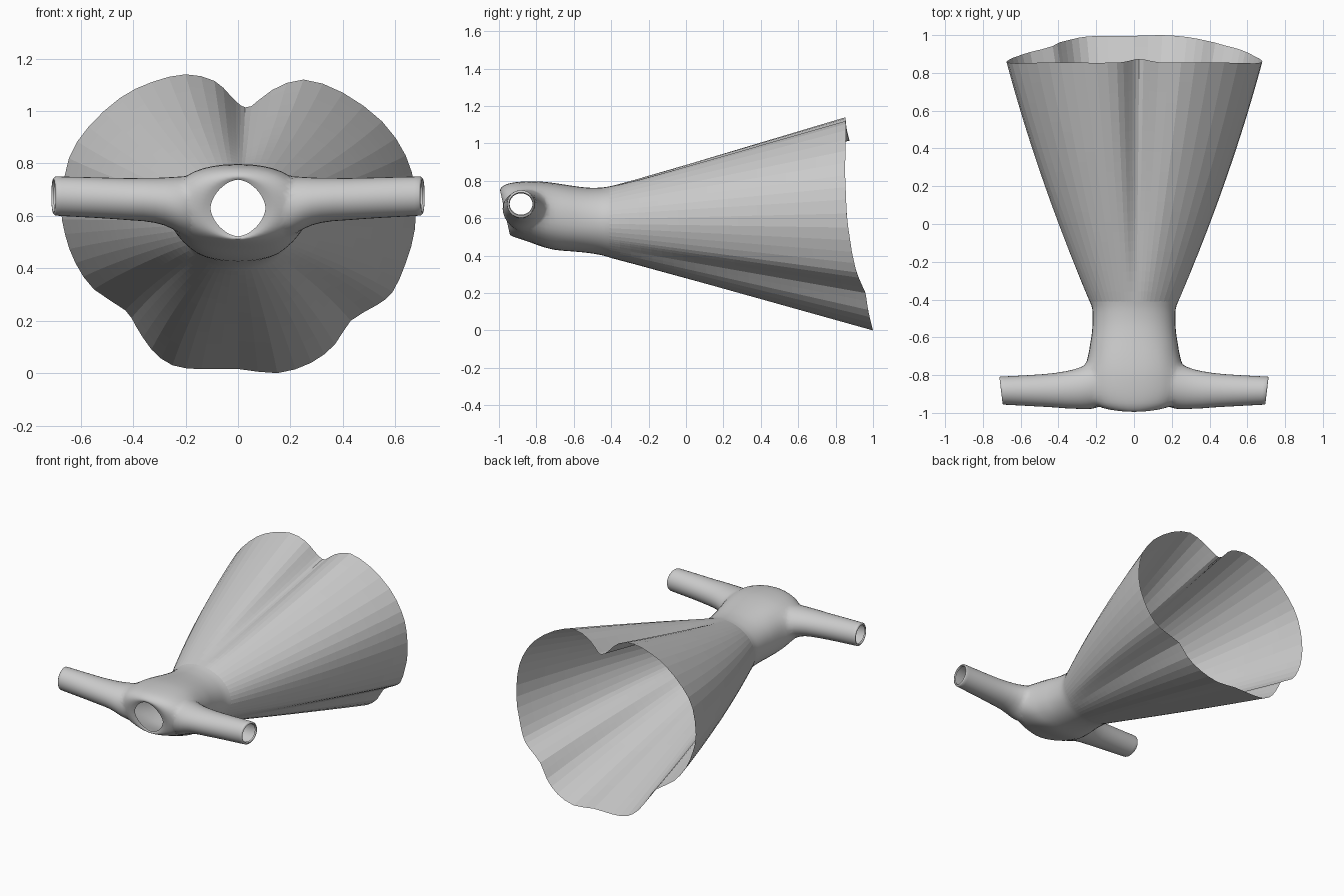
import bpy, bmesh, math
from mathutils import Vector

if "Cube" in bpy.data.objects:
    bpy.data.objects.remove(bpy.data.objects["Cube"])


def spline(p0, p1, p2, p3, t):
    # Catmull-Rom interpolation
    return 0.5 * (2 * p1 + (p2 - p0) * t + (2 * p0 - 5 * p1 + 4 * p2 - p3) * t * t
                  + (3 * p1 - p0 - 3 * p2 + p3) * t ** 3)


def resample(pts, steps, closed=False):
    n, out = len(pts), []
    get = (lambda i: pts[i % n]) if closed else (lambda i: pts[max(0, min(n - 1, i))])
    for i in range(n if closed else n - 1):
        for s in range(steps):
            out.append(spline(get(i - 1), get(i), get(i + 1), get(i + 2), s / steps))
    return out if closed else out + [pts[-1]]


def loft(name, rings, caps):
    bm = bmesh.new()
    vs = [[bm.verts.new(p) for p in r] for r in rings]
    n = len(vs[0])
    for a, b in zip(vs, vs[1:]):
        for i in range(n):
            j = (i + 1) % n
            bm.faces.new((a[i], a[j], b[j], b[i]))
    if caps:
        bm.faces.new(vs[0])
        bm.faces.new(vs[-1])
    bmesh.ops.recalc_face_normals(bm, faces=bm.faces)
    me = bpy.data.meshes.new(name)
    bm.to_mesh(me)
    bm.free()
    ob = bpy.data.objects.new(name, me)
    bpy.context.collection.objects.link(ob)
    return ob


def oval(c, u, v, e, n):
    out = []
    for i in range(n):
        a = 2 * math.pi * i / n
        ca, sa = math.cos(a), math.sin(a)
        out.append(c + u * math.copysign(abs(ca) ** (2 / e), ca)
                   + v * math.copysign(abs(sa) ** (2 / e), sa))
    return out


def smooth(ob):
    bpy.ops.object.select_all(action='DESELECT')
    bpy.context.view_layer.objects.active = ob
    ob.select_set(True)
    bpy.ops.object.shade_smooth_by_angle(angle=math.radians(40))


# Skirt: scalloped hem outline (x, z) lofted from an oval waist, left in flat strips
hem = [(.05, 1.018), (.13, 1.08), (.25, 1.12), (.40, 1.07), (.55, .96), (.64, .83),
       (.675, .70), (.675, .55), (.64, .42), (.59, .31), (.53, .26), (.43, .20),
       (.37, .11), (.28, .04), (.15, 0), (0, .016), (-.14, .015), (-.25, .03),
       (-.33, .09), (-.39, .18), (-.43, .24), (-.55, .32), (-.62, .42), (-.66, .53),
       (-.675, .65), (-.645, .82), (-.57, .94), (-.45, 1.05), (-.33, 1.11),
       (-.20, 1.14), (-.09, 1.115), (-.03, 1.06), (.01, 1.022)]
hem = resample([Vector(p) for p in hem], 2, True)
drop = [(-1, 1.0), (0, 1.0), (.10, .975), (.20, .96), (.30, .915), (.40, .89),
        (.60, .86), (.85, .85), (1.05, .855), (2, .84)]


def hem_y(x, z):
    for (z0, y0), (z1, y1) in zip(drop, drop[1:]):
        if z <= z1:
            y = y0 + (y1 - y0) * (z - z0) / (z1 - z0)
            break
    # the notch at the centre back hangs a little lower
    return y + (.02 * math.exp(-(x - .03) ** 2 / .004) if z > .9 else 0)


rings = []
for k in range(25):
    t = k / 24
    f = t + .23 * t * (1 - t)
    ring = []
    for p in hem:
        a = math.atan2((p.y - .58) / .56, p.x / .675)
        wx, wz = .235 * math.cos(a), .58 + .19 * math.sin(a)
        ring.append(Vector((wx + (p.x - wx) * f, -.41 + (hem_y(*p) + .41) * t,
                            wz + (p.y - wz) * t)))
    rings.append(ring)
skirt = loft("skirt", rings, False)

# Bodice: rows of y, half width, bottom z, top z, tilt, roundness
rows = [(-.405, .236, .389, .771, 0, 2.0), (-.45, .221, .402, .764, 0, 2.1),
        (-.52, .219, .414, .763, 0, 2.2),
        (-.60, .226, .422, .772, 0, 2.3), (-.70, .246, .430, .788, .03, 2.4),
        (-.78, .266, .447, .797, .08, 2.3), (-.86, .272, .472, .795, .15, 2.2),
        (-.92, .250, .490, .785, .20, 2.1), (-.955, .205, .503, .768, .21, 2.0),
        (-.968, .150, .512, .750, .22, 1.9), (-.962, .105, .522, .738, .23, 1.7)]
rows = resample([Vector(r) for r in rows], 3)
bodice = loft("bodice", [
    oval(Vector((0, y, (z0 + z1) / 2)), Vector((w, 0, 0)),
         Vector((0, -k, 1)) * ((z1 - z0) / 2), e, 40)
    for y, w, z0, z1, k, e in rows], True)

# Sleeves: rows of x, y, z, radius in y, radius in z, tilt of the opening
half = [(.10, -.80, .63, .07, .08, 0), (.19, -.845, .635, .128, .115, 0),
        (.25, -.862, .650, .121, .100, 0), (.31, -.874, .660, .106, .086, 0),
        (.42, -.880, .664, .091, .080, 0), (.55, -.882, .670, .082, .077, .05),
        (.68, -.882, .675, .075, .075, .1), (.700, -.882, .676, .074, .072, .12),
        (.704, -.882, .676, .065, .062, .12), (.695, -.882, .676, .061, .057, .12)]
half = resample([Vector(r) for r in half], 2)
both = [(-1, r) for r in reversed(half)] + [(1, r) for r in half]
sleeves = loft("sleeve_tube", [
    oval(Vector((s * x, y, z)), Vector((s * k, 1, 0)) * ry, Vector((0, 0, rz)), 2, 32)
    for s, (x, y, z, ry, rz, k) in both], True)

# Join sleeves to bodice, then open the neck, waist and cuffs
m = bodice.modifiers.new("join", 'BOOLEAN')
m.operation = 'UNION'
m.solver = 'EXACT'
m.object = sleeves
bpy.context.view_layer.objects.active = bodice
bpy.ops.object.modifier_apply(modifier="join")
bpy.data.objects.remove(sleeves)
bm = bmesh.new()
bm.from_mesh(bodice.data)
bmesh.ops.delete(bm, geom=[f for f in bm.faces if len(f.verts) >= 30], context='FACES')
# soften the armhole seam
seam = [v for v in bm.verts if .17 < abs(v.co.x) < .34 and -1 < v.co.y < -.66]
for _ in range(5):
    bmesh.ops.smooth_vert(bm, verts=seam, factor=.4, use_axis_x=True,
                          use_axis_y=True, use_axis_z=True)
bm.to_mesh(bodice.data)
bm.free()
bodice.name = "bodice_with_sleeves"
smooth(bodice)
